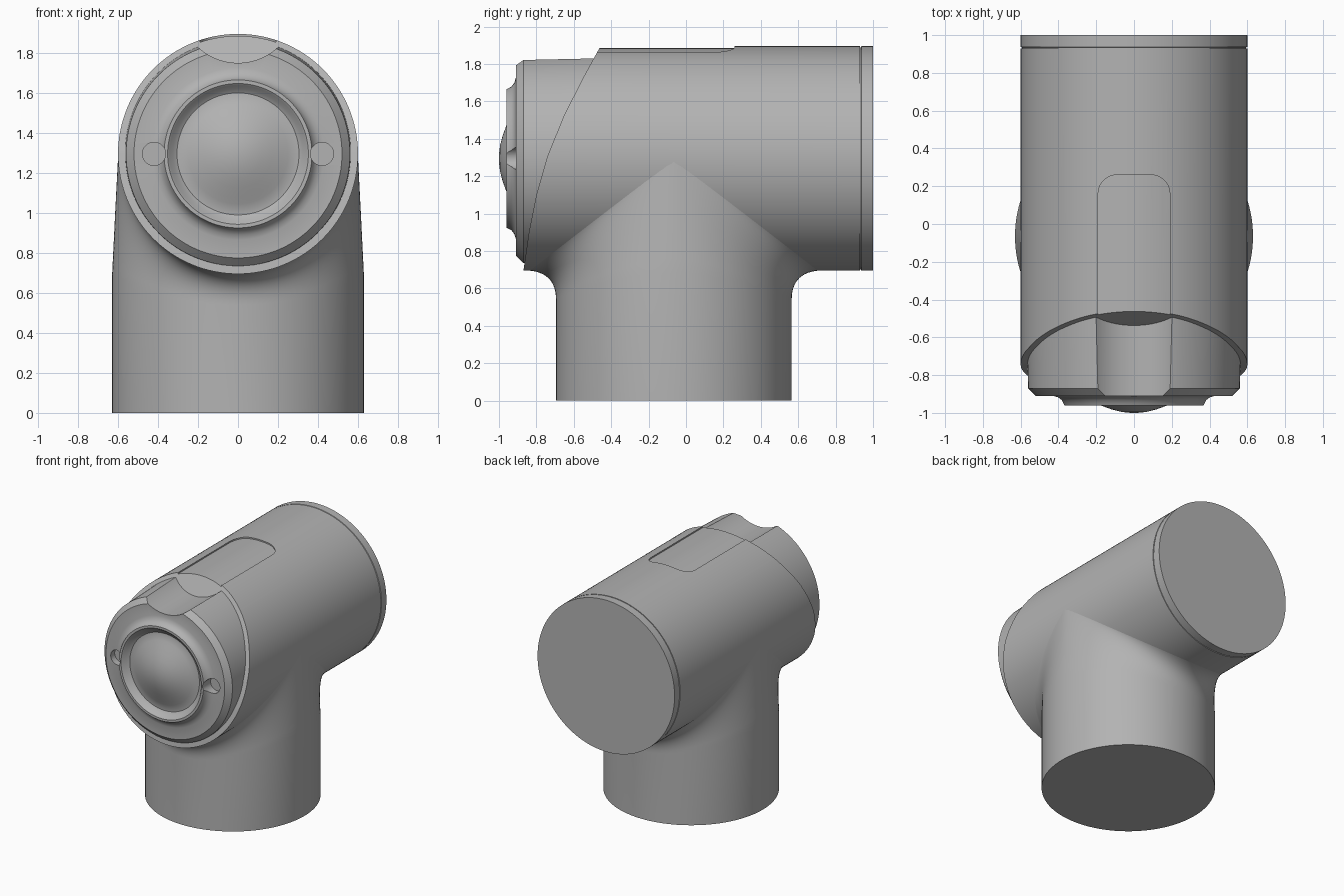
import bpy, bmesh, math
from mathutils import Matrix, Vector

if "Cube" in bpy.data.objects:
    bpy.data.objects.remove(bpy.data.objects["Cube"], do_unlink=True)

AXIS_Z = 1.295      # height of the horizontal barrel axis
NECK_Y = -0.065     # centre of the vertical neck
R = 0.6             # barrel radius
SEG = 128

grey = bpy.data.materials.new("plain grey")
grey.use_nodes = True
tone = (0.45, 0.45, 0.45, 1)
grey.diffuse_color = tone
grey.node_tree.nodes["Principled BSDF"].inputs["Base Color"].default_value = tone


def finish(name, bm):
    bmesh.ops.remove_doubles(bm, verts=bm.verts, dist=1e-5)
    bmesh.ops.recalc_face_normals(bm, faces=bm.faces)
    mesh = bpy.data.meshes.new(name)
    bm.to_mesh(mesh)
    bm.free()
    mesh.materials.append(grey)
    ob = bpy.data.objects.new(name, mesh)
    bpy.context.collection.objects.link(ob)
    return ob


def lathe(name, profile, x=0, z=AXIS_Z, seg=SEG):
    """Revolve (radius, y) points about a line parallel to y, closing the ends."""
    bm = bmesh.new()
    rings = []
    for r, y in profile:
        rings.append([bm.verts.new((x + r * math.cos(a), y, z + r * math.sin(a)))
                      for a in (2 * math.pi * i / seg for i in range(seg))])
    skin(bm, rings)
    return finish(name, bm)


def skin(bm, rings):
    n = len(rings[0])
    for a, b in zip(rings, rings[1:]):
        for i in range(n):
            bm.faces.new((a[i], a[(i + 1) % n], b[(i + 1) % n], b[i]))
    for ring in (rings[0], rings[-1]):
        mid = bm.verts.new(sum((v.co for v in ring), Vector()) / n)
        for i in range(n):
            bm.faces.new((ring[i], ring[(i + 1) % n], mid))


def prism(name, points, shift):
    """Extrude a flat outline along a vector."""
    bm = bmesh.new()
    face = bm.faces.new([bm.verts.new(p) for p in points])
    ext = bmesh.ops.extrude_face_region(bm, geom=[face])
    moved = [g for g in ext["geom"] if isinstance(g, bmesh.types.BMVert)]
    bmesh.ops.translate(bm, verts=moved, vec=shift)
    return finish(name, bm)


def cut(ob, cutter):
    cutter.hide_render = True
    mod = ob.modifiers.new("cut", 'BOOLEAN')
    mod.operation = 'DIFFERENCE'
    mod.solver = 'EXACT'
    mod.object = cutter
    bpy.context.view_layer.objects.active = ob
    bpy.ops.object.modifier_apply(modifier=mod.name)
    bpy.data.objects.remove(cutter, do_unlink=True)


def smooth(ob, angle=28):
    bpy.ops.object.select_all(action='DESELECT')
    ob.select_set(True)
    bpy.context.view_layer.objects.active = ob
    bpy.ops.object.shade_smooth_by_angle(angle=math.radians(angle))


# Barrel shell, trimmed at the front by a curved slant
shell = lathe("barrel_shell", [(R, -0.95), (R, 0.93)])
slant = [(-0.435, 1.94), (-0.46, 1.89), (-0.54, 1.745), (-0.65, 1.53), (-0.74, 1.31),
         (-0.80, 1.1), (-0.84, 0.9), (-0.87, 0.69), (-0.875, 0.6), (-1.1, 0.6), (-1.1, 1.94)]
cut(shell, prism("slant_cutter", [(-1, y, z) for y, z in slant], (2, 0, 0)))

# Shallow rounded panel recessed into the top of the shell
W, BACK, CORNER = 0.19, 0.26, 0.1
outline = [(-W, -0.7, 1.6), (W, -0.7, 1.6)]
for side, start in ((1, 0), (-1, 90)):
    for k in range(9):
        a = math.radians(start + 90 * k / 8)
        outline.append((side * (W - CORNER) + CORNER * math.cos(a),
                        BACK - CORNER + CORNER * math.sin(a), 1.6))
panel = prism("panel_cutter", outline, (0, 0, 0.5))
cut(panel, lathe("panel_floor", [(R - 0.01, -1), (R - 0.01, 0.6)]))
cut(shell, panel)
smooth(shell)

# Thin end ring closing the back
end_ring = lathe("back_end_ring", [(R - 0.006, 0.9), (R - 0.006, 0.935), (R, 0.938), (R, 1.0)])
smooth(end_ring)

# Front cap: chamfered disc, raised collar, dished centre with a shallow dome
dome = [(0.25, -0.931), (0.22, -0.943), (0.17, -0.963), (0.12, -0.981),
        (0.07, -0.994), (0.03, -0.999), (0.005, -1.0)]
cap = lathe("front_cap", [(0.574, -0.4), (0.56, -0.87), (0.52, -0.91), (0.43, -0.91),
                          (0.405, -0.918), (0.385, -0.932), (0.375, -0.95), (0.37, -0.96),
                          (0.352, -0.96), (0.342, -0.952), (0.325, -0.93),
                          (0.305, -0.918), (0.28, -0.92)] + dome)
# Thumb groove along the top
cut(cap, lathe("groove_cutter", [(0.293, -1.1), (0.293, -0.3)], z=2.043))
# Two round screw holes
for side in (-1, 1):
    cut(cap, lathe("hole_cutter", [(0.058, -1.1), (0.058, -0.86)], x=0.42 * side, seg=40))
smooth(cap)

# Vertical neck, flowing into the barrel through a swept fillet
bm = bmesh.new()
STEPS = 14
rings = [[] for _ in range(STEPS + 2)]
for i in range(SEG):
    a = 2 * math.pi * i / SEG
    c, s = math.cos(a), math.sin(a)
    meet = AXIS_Z - R * abs(s)
    low = Vector((0.63 * c, NECK_Y + 0.63 * s, 0.54 + 0.14 * c * c))
    knee = Vector((0.6 * c, NECK_Y + 0.63 * s, meet))
    high = Vector((0.598 * c, NECK_Y + 0.80 * s, meet + 0.002))
    rings[0].append(bm.verts.new((low.x, low.y, 0)))
    for k in range(STEPS + 1):
        t = k / STEPS
        p = low * (1 - t) ** 2 + knee * 2 * t * (1 - t) + high * t * t
        rings[k + 1].append(bm.verts.new(p))
skin(bm, rings)
neck = finish("vertical_neck", bm)
smooth(neck, 40)
